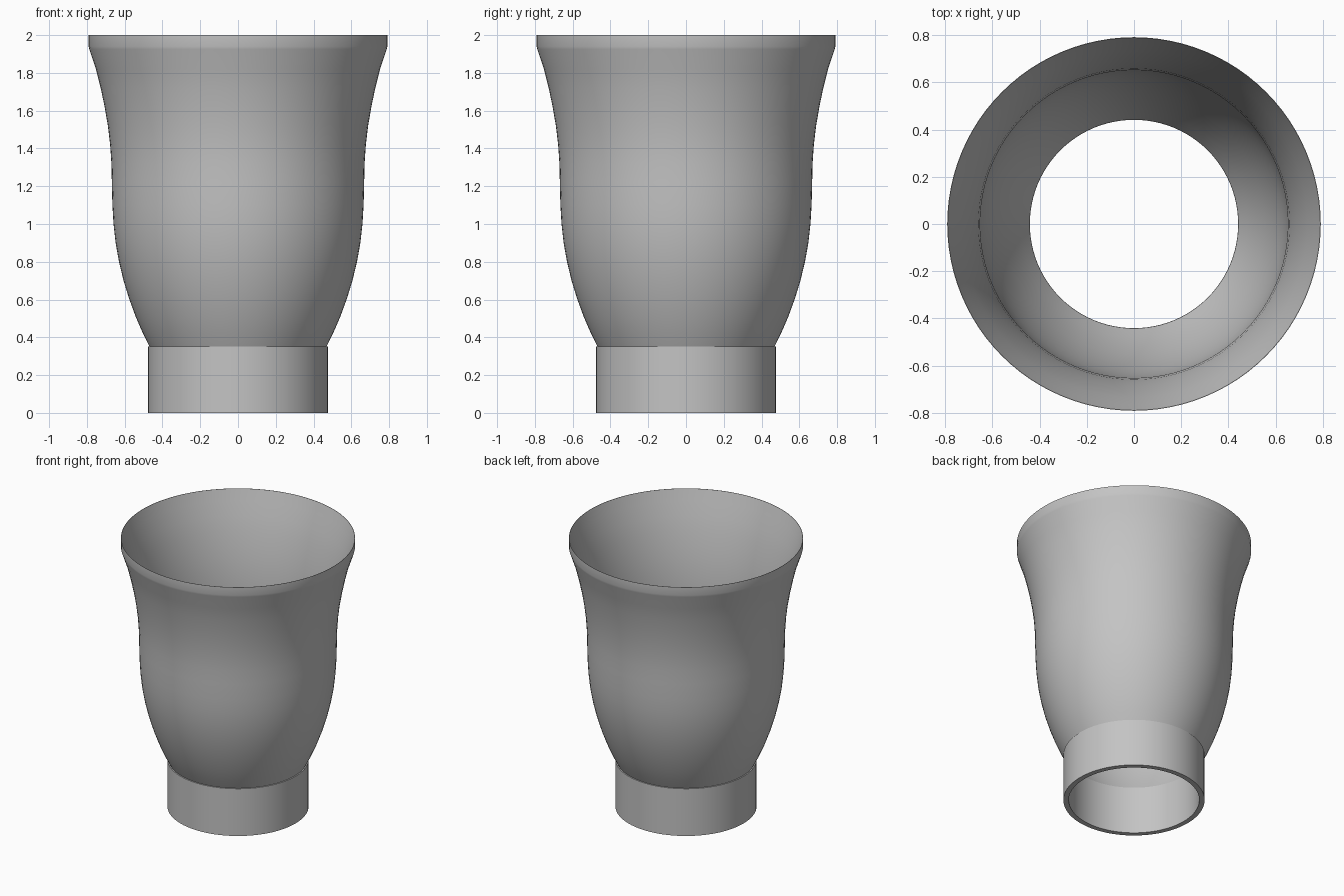
import bpy, bmesh, math

if "Cube" in bpy.data.objects:
    bpy.data.objects.remove(bpy.data.objects["Cube"])

SEGMENTS = 96

grey = bpy.data.materials.new("plain grey")
grey.diffuse_color = (0.55, 0.55, 0.55, 1)
grey.use_nodes = True
grey.node_tree.nodes["Principled BSDF"].inputs["Base Color"].default_value = grey.diffuse_color


def lathe(name, profile):
    """Revolve a closed (radius, height) profile around z."""
    bm = bmesh.new()
    rings = []
    for r, z in profile:
        rings.append([bm.verts.new((r * math.cos(a), r * math.sin(a), z))
                      for a in (2 * math.pi * i / SEGMENTS for i in range(SEGMENTS))])
    for k, low in enumerate(rings):
        high = rings[(k + 1) % len(rings)]
        for i in range(SEGMENTS):
            j = (i + 1) % SEGMENTS
            bm.faces.new((low[i], low[j], high[j], high[i]))
    bmesh.ops.recalc_face_normals(bm, faces=bm.faces)
    mesh = bpy.data.meshes.new(name)
    bm.to_mesh(mesh)
    bm.free()
    mesh.materials.append(grey)
    obj = bpy.data.objects.new(name, mesh)
    bpy.context.collection.objects.link(obj)
    bpy.ops.object.select_all(action='DESELECT')
    obj.select_set(True)
    bpy.context.view_layer.objects.active = obj
    bpy.ops.object.shade_smooth_by_angle(angle=math.radians(30))
    return obj


# Flared cup: outer wall from the collar to the rim, then back down inside
outer = [(0.468, 0.35), (0.503, 0.42), (0.54, 0.505), (0.575, 0.6), (0.606, 0.7),
         (0.63, 0.8), (0.648, 0.9), (0.659, 1.0), (0.665, 1.1), (0.668, 1.22),
         (0.67, 1.32), (0.677, 1.42), (0.689, 1.52), (0.706, 1.62), (0.727, 1.72),
         (0.752, 1.82), (0.787, 1.925), (0.791, 1.94), (0.791, 2.0)]
inner = [(0.789, 2.0), (0.765, 1.92), (0.734, 1.82), (0.709, 1.72), (0.688, 1.62),
         (0.671, 1.52), (0.659, 1.42), (0.652, 1.32), (0.65, 1.22), (0.647, 1.1),
         (0.641, 1.0), (0.629, 0.9), (0.61, 0.8), (0.585, 0.7), (0.553, 0.6),
         (0.516, 0.505), (0.478, 0.42), (0.441, 0.35)]
lathe("cup", outer + inner)

# Straight open collar at the foot
lathe("collar", [(0.441, 0), (0.477, 0), (0.477, 0.352), (0.441, 0.352)])
